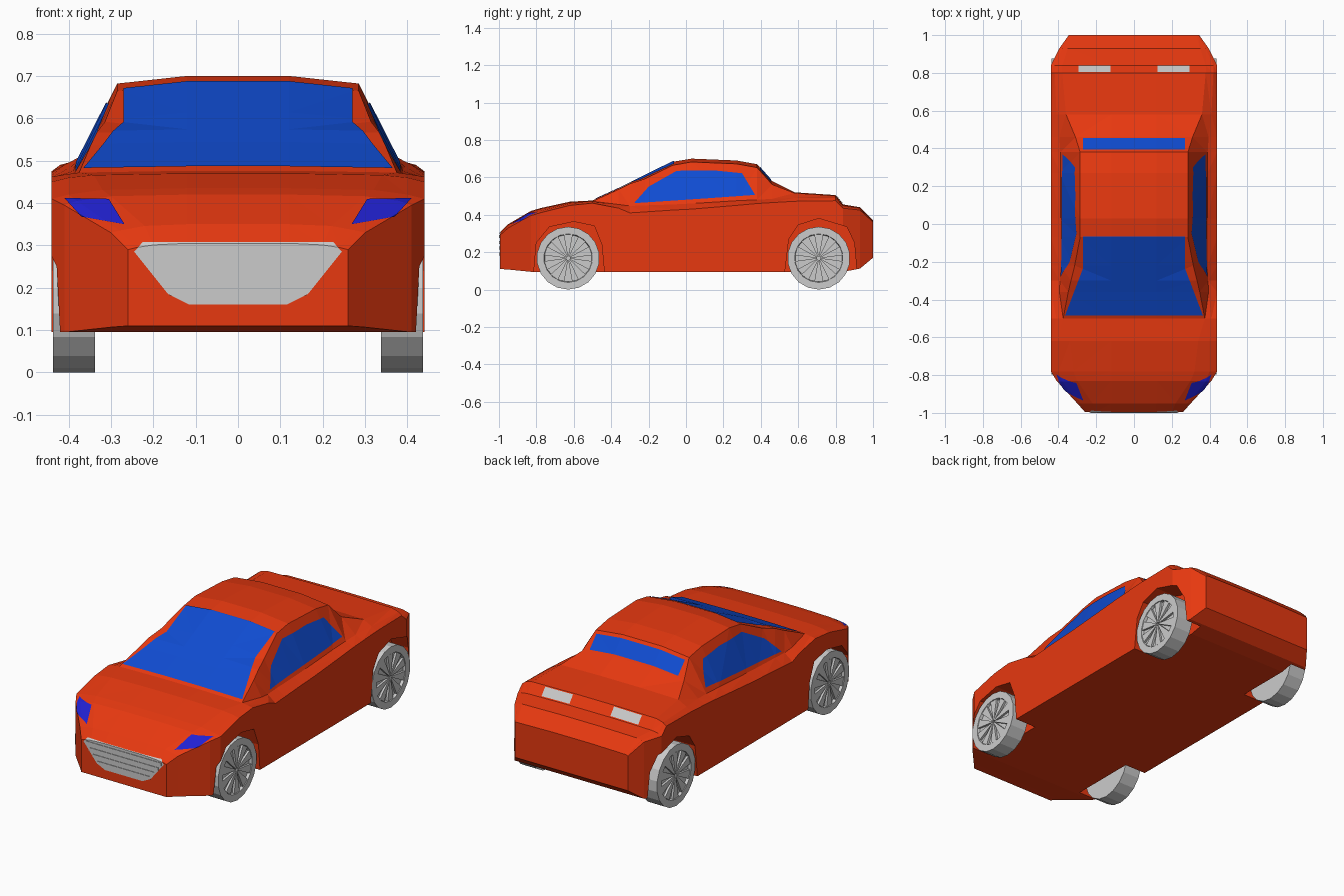
import bpy, bmesh, math
from mathutils import Vector

if "Cube" in bpy.data.objects:
    bpy.data.objects.remove(bpy.data.objects["Cube"])


def material(name, rgb):
    m = bpy.data.materials.new(name)
    m.diffuse_color = (*rgb, 1)
    m.use_nodes = True
    m.node_tree.nodes["Principled BSDF"].inputs["Base Color"].default_value = m.diffuse_color
    return m


RED = material("red_paint", (0.8, 0.04, 0.005))
BLUE = material("blue_glass", (0.005, 0.072, 0.64))
LAMP = material("lamp_blue", (0.015, 0.015, 0.64))


def finish(name, bm, mat=None):
    mesh = bpy.data.meshes.new(name)
    bm.to_mesh(mesh)
    bm.free()
    ob = bpy.data.objects.new(name, mesh)
    bpy.context.collection.objects.link(ob)
    if mat:
        mesh.materials.append(mat)
    return ob


def loft(bm, rings):
    rows = [[bm.verts.new(p) for p in r] for r in rings]
    n = len(rows[0])
    for a, b in zip(rows, rows[1:]):
        for i in range(n):
            bm.faces.new((a[i], a[(i + 1) % n], b[(i + 1) % n], b[i]))
    bm.faces.new(rows[0])
    bm.faces.new(rows[-1])
    bmesh.ops.recalc_face_normals(bm, faces=bm.faces)


# Body shell: stations of y, half width, shoulder z, belt x, belt z, roof edge x, top z
stations = [
    (-.995, .26, .29, .24, .295, .20, .305),
    (-.95, .30, .33, .28, .335, .22, .35),
    (-.83, .41, .395, .38, .405, .30, .42),
    (-.78, .44, .41, .40, .42, .32, .435),
    (-.62, .44, .45, .40, .46, .34, .47),
    (-.50, .44, .462, .41, .467, .375, .476),
    (-.36, .44, .435, .395, .455, .348, .54),
    (-.30, .44, .41, .392, .447, .334, .57),
    (-.22, .44, .415, .39, .45, .314, .61),
    (-.07, .44, .425, .39, .455, .285, .683),
    (.03, .44, .43, .39, .46, .285, .70),
    (.27, .44, .45, .39, .475, .285, .69),
    (.38, .44, .46, .39, .48, .285, .67),
    (.46, .44, .465, .395, .485, .31, .58),
    (.58, .44, .472, .41, .49, .36, .52),
    (.80, .44, .475, .42, .49, .38, .505),
    (.84, .44, .435, .42, .445, .38, .455),
    (.93, .395, .425, .38, .43, .35, .44),
    (1.0, .345, .36, .34, .365, .33, .37),
]
floor_z = {-.995: .11, -.95: .107, .93: .112, 1.0: .17}
rings = []
for y, w, zs, bw, bz, ew, top in stations:
    drop = .018 if -.25 < y < .5 else .004
    half = [(w, floor_z.get(y, .095)), (w, zs), (bw, bz), (ew, top - drop), (.12, top)]
    rings.append([(x, y, z) for x, z in half] + [(-x, y, z) for x, z in reversed(half)])
bm = bmesh.new()
loft(bm, rings)
bmesh.ops.triangulate(bm, faces=bm.faces)
body = finish("body", bm, RED)
shell = body.data.copy()
shell.materials.clear()

# Wheel arches cut into both sides
arches = [
    [(-.82, .02), (-.80, .25), (-.73, .335), (-.60, .363), (-.49, .34), (-.45, .24), (-.43, .02)],
    [(.52, .02), (.55, .27), (.60, .345), (.71, .38), (.86, .335), (.90, .25), (.92, .02)],
]
for arch in arches:
    for s in (-1, 1):
        bm = bmesh.new()
        loft(bm, [[(s * x, y, z) for y, z in arch] for x in (.31, .6)])
        cutter = finish("arch_cutter", bm)
        cutter.hide_render = True
        mod = body.modifiers.new("arch", 'BOOLEAN')
        mod.object, mod.operation, mod.solver = cutter, 'DIFFERENCE', 'EXACT'
        bpy.context.view_layer.objects.active = body
        bpy.ops.object.modifier_apply(modifier=mod.name)
        bpy.data.objects.remove(cutter)


def panel(name, polys, direction, mat=None, lift=.004):
    """Cut convex outlines out of the shell, seen along direction, and lift them off it."""
    d = Vector(direction)
    u, v = [i for i in range(3) if d[i] == 0]
    out = bmesh.new()
    for poly in polys:
        bm = bmesh.new()
        bm.from_mesh(shell)
        bm.normal_update()
        bmesh.ops.delete(bm, geom=[f for f in bm.faces if f.normal.dot(d) < .1], context='FACES')
        pairs = list(zip(poly, poly[1:] + poly[:1]))
        sign = 1 if sum(a[0] * b[1] - a[1] * b[0] for a, b in pairs) > 0 else -1
        for a, b in pairs:
            co, no = Vector(), Vector()
            co[u], co[v] = a
            no[u], no[v] = sign * (b[1] - a[1]), -sign * (b[0] - a[0])
            bmesh.ops.bisect_plane(bm, geom=bm.verts[:] + bm.edges[:] + bm.faces[:],
                                   plane_co=co, plane_no=no, clear_outer=True)
        bmesh.ops.translate(bm, verts=bm.verts, vec=d * lift)
        tmp = bpy.data.meshes.new("tmp")
        bm.to_mesh(tmp)
        bm.free()
        out.from_mesh(tmp)
        bpy.data.meshes.remove(tmp)
    return finish(name, out, mat)


def box(x0, x1, y0, y1):
    return [(x0, y0), (x1, y0), (x1, y1), (x0, y1)]


def both(poly):
    return [poly, [(-x, y) for x, y in poly]]


# Windows
panel("windshield", [[(-.365, -.485), (.365, -.485), (.27, -.235), (-.27, -.235)],
                     box(-.27, .27, -.235, -.065)], (0, 0, 1), BLUE)
panel("rear_window", [box(-.27, .27, .395, .455)], (0, 0, 1), BLUE)
side = [(-.28, .46), (.10, .487), (.37, .505), (.30, .622), (.15, .637), (-.05, .635), (-.2, .55)]
panel("right_side_window", [side], (1, 0, 0), BLUE)
panel("left_side_window", [side], (-1, 0, 0), BLUE)

# Lamps
panel("headlights", both([(.41, .412), (.305, .41), (.268, .35), (.37, .368)]), (0, -1, 0), LAMP)
panel("tail_lamps", both(box(.125, .295, .806, .838)), (0, 0, 1))

# Grille with horizontal slats
panel("grille", [[(-.225, .308), (.225, .308), (.245, .285), (.165, .185), (.115, .16),
                  (-.115, .16), (-.165, .185), (-.245, .285)]], (0, -1, 0), lift=.002)
bm = bmesh.new()
for i in range(4):
    z = .19 + i * .031
    w = min(.15 + (z - .175) * .8, .23)
    vs = bmesh.ops.create_cube(bm, size=1)["verts"]
    for p in vs:
        p.co = (p.co.x * 2 * w, -.995 + p.co.y * .01, z + p.co.z * .016)
finish("grille_slats", bm)

# Wheels: dished disc with ten raised wedge spokes
bm = bmesh.new()
profile = [(-.05, .168), (.05, .168), (.05, .13), (.035, .126)]
loft(bm, [[(x, r * math.cos(t), r * math.sin(t))
           for t in (2 * math.pi * (k + .5) / 18 for k in range(18))] for x, r in profile])
for k in range(10):
    t = 2 * math.pi * (k + .5) / 10
    c, s = math.cos(t), math.sin(t)
    wedge = [(.01, -.003), (.126, -.024), (.126, .024), (.01, .003)]
    loft(bm, [[(x, a * c - b * s, a * s + b * c) for a, b in wedge] for x in (.034, .047)])
wheel = finish("front_right_wheel", bm)
for name, x, y in (("front_right_wheel", 1, -.63), ("front_left_wheel", -1, -.63),
                   ("rear_right_wheel", 1, .71), ("rear_left_wheel", -1, .71)):
    ob = wheel if x > 0 and y < 0 else bpy.data.objects.new(name, wheel.data)
    if ob is not wheel:
        bpy.context.collection.objects.link(ob)
    ob.location = (x * .387, y, .168)
    ob.rotation_euler.z = 0 if x > 0 else math.pi
